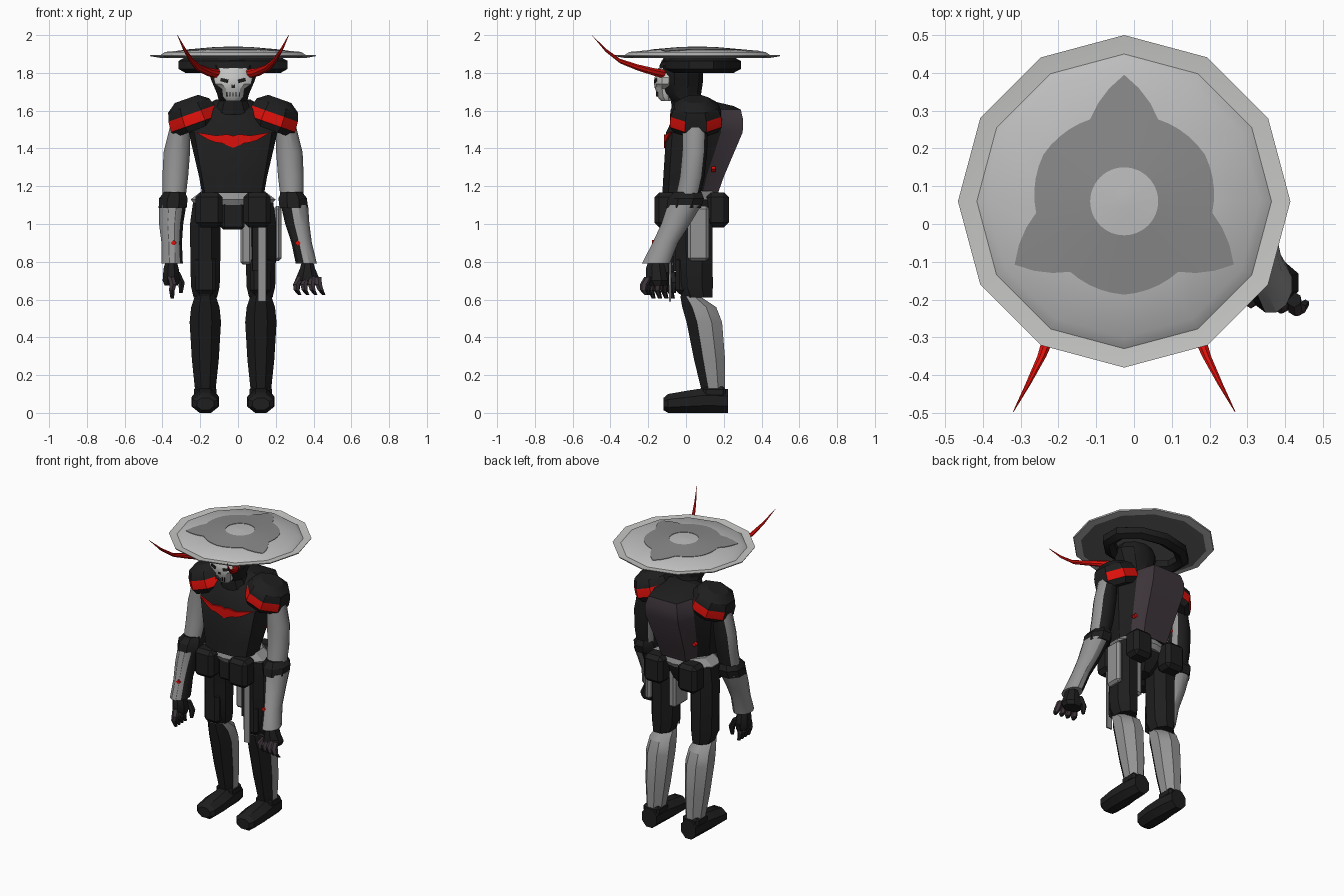
import bpy, bmesh, math
from mathutils import Matrix, Vector

if "Cube" in bpy.data.objects:
    bpy.data.objects.remove(bpy.data.objects["Cube"])

CX = -0.026                      # the figure's own centre line
COLOURS = {"black": (.013, .013, .013), "limb_grey": (.29, .29, .29), "plum": (.048, .036, .044),
           "red": (.71, .005, .003), "mark_grey": (.25, .25, .25), "underside_grey": (.14, .14, .14),
           "bone": (.57, .57, .56), "hat_grey": (.51, .51, .51)}
NAMES = list(COLOURS)
BLACK, LIMB, PLUM, RED, MARK, UNDER, BONE, HAT = range(8)
for n, c in COLOURS.items():
    bpy.data.materials.new(n).diffuse_color = (*c, 1)


def finish(name, bm, mat, matrix=None):
    """mat is a colour number, or a rule of face centre and normal."""
    bmesh.ops.recalc_face_normals(bm, faces=bm.faces)
    bm.normal_update()
    used = []
    for f in bm.faces:
        k = mat(f.calc_center_median(), f.normal) if callable(mat) else mat
        if k not in used:
            used.append(k)
        f.material_index = used.index(k)
    if matrix:
        bm.transform(matrix)
    bm.transform(Matrix.Translation((CX, 0, 0)))
    bmesh.ops.recalc_face_normals(bm, faces=bm.faces)
    me = bpy.data.meshes.new(name)
    bm.to_mesh(me)
    bm.free()
    for k in used:
        me.materials.append(bpy.data.materials[NAMES[k]])
    ob = bpy.data.objects.new(name, me)
    bpy.context.collection.objects.link(ob)
    return ob


def skin(name, rings, mat, matrix=None, closed=False):
    """Bridge rings of points; cap the ends unless the loop is closed."""
    bm = bmesh.new()
    vs = [[bm.verts.new(p) for p in r] for r in rings]
    n = len(vs[0])
    for a, b in zip(vs, vs[1:] + vs[:1] if closed else vs[1:]):
        for i in range(n):
            bm.faces.new((a[i], a[(i + 1) % n], b[(i + 1) % n], b[i]))
    if not closed:
        bm.faces.new(vs[0])
        bm.faces.new(vs[-1])
    return finish(name, bm, mat, matrix)


def loft(name, secs, mat, n=8, axis="z", matrix=None):
    """Sections (x, y, z, radius, radius) lying across the given axis."""
    rings, k = [], 1 / math.cos(math.pi / n)
    for x, y, z, a, b in secs:
        ring = []
        for i in range(n):
            t = (2 * i + 1) * math.pi / n
            u, v = a * k * math.cos(t), b * k * math.sin(t)
            ring.append((x + u, y + v, z) if axis == "z" else (x + u, y, z + v))
        rings.append(ring)
    return skin(name, rings, mat, matrix)


def box(name, loc, size, mat, bevel=0.0, rot=None):
    bm = bmesh.new()
    bmesh.ops.create_cube(bm, size=1, matrix=Matrix.Diagonal((*size, 1)))
    if bevel:
        bmesh.ops.bevel(bm, geom=bm.edges[:], offset=bevel, segments=1, affect="EDGES")
    m = Matrix.Translation(loc)
    return finish(name, bm, mat, m @ rot if rot else m)


def plate(name, pts, mat, thick):
    """Thin extruded outline."""
    return skin(name, [pts, [tuple(Vector(p) + Vector(thick)) for p in pts]], mat)


# Hat: shallow twelve-sided lathe, brighter upturned rim, grey underside
HY = .06
def circle(r, z, n=12):
    return [(r * math.sin(2 * math.pi * i / n), HY + r * math.cos(2 * math.pi * i / n), z) for i in range(n)]
def hat_rule(c, n):
    rim = math.hypot(c.x, c.y - HY) > .385
    return (HAT if rim else UNDER) if n.z < .1 else BONE if rim else HAT
hat = [(.02, 1.941), (.2, 1.926), (.36, 1.911), (.39, 1.891), (.425, 1.894), (.44, 1.896), (.436, 1.888),
       (.39, 1.88), (.1, 1.888)]
skin("hat", [circle(r, z) for r, z in hat], hat_rule)

# Painted three-pointed mark on the hat
def mark_radius(d):
    d = min(d % 120, 120 - d % 120)
    return .335 - .1 * d / 22.5 if d < 22.5 else .235 + .012 * (d - 22.5) / 37.5
mark = [[], [], [], []]
for i in range(48):
    t = math.radians(i * 7.5)
    R = mark_radius(i * 7.5)
    for ring, r, up in zip(mark, (.09, .09, R, R), (-.002, .003, .003, -.002)):
        ring.append((r * math.sin(t), HY + r * math.cos(t), 1.9425 - r * .0875 + up))
skin("hat_mark", mark, MARK, closed=True)

# Padded ring below the hat
skin("hat_ring", [[((.265 + .045 * math.cos(u)) * math.cos(t), .08 + (.172 + .045 * math.cos(u)) * math.sin(t),
                    1.842 + .042 * math.sin(u)) for u in [math.pi / 6 + j * math.pi / 3 for j in range(6)]]
                  for t in [(2 * i + 1) * math.pi / 10 for i in range(10)]], BLACK, closed=True)

# Head and skull mask
loft("head", [(0, .02, 1.58, .1, .09), (0, 0, 1.65, .075, .075), (0, -.025, 1.69, .085, .1),
              (0, -.025, 1.76, .115, .11), (0, -.025, 1.84, .14, .11), (0, -.02, 1.885, .11, .09)], BLACK, 10)
loft("skull_mask", [(0, -.1, 1.65, .035, .03), (0, -.108, 1.675, .055, .042), (0, -.11, 1.715, .06, .05),
                    (0, -.11, 1.74, .095, .056), (0, -.108, 1.775, .103, .056), (0, -.1, 1.825, .08, .045)], BONE, 10)
box("nose_hole", (0, -.163, 1.732), (.018, .008, .022), BLACK)
for i in range(5):
    box("tooth_gap", ((i - 2) * .016, -.153, 1.687), (.004, .009, .026), BLACK)
for s in (-1, 1):
    box("eye_socket", (s * .046, -.157, 1.76), (.04, .014, .018), BLACK,
        rot=Matrix.Rotation(s * .3, 4, "Z") @ Matrix.Rotation(-s * .25, 4, "Y"))
    loft("horn", [(s * .06, -.1, 1.79, .025, .024), (s * .13, -.17, 1.805, .024, .02),
                  (s * .185, -.26, 1.83, .019, .016), (s * .218, -.35, 1.863, .012, .012),
                  (s * .255, -.425, 1.92, .007, .009), (s * .294, -.498, 1.999, .001, .001)], RED, 8, "y")

# Torso: curved front panel, raised back panel, dark sides
def torso_ring(z, w, wf, wb, yf, yb, k):
    half = [(wf * .45, yf), (wf, yf + .032), (w, yf + .085), (w, yb - .2 * k), (wb, yb - .115 * k), (wb * .75, yb)]
    return [(x, y, z) for x, y in half] + [(-x, y, z) for x, y in reversed(half)]
def torso_rule(c, n):
    front = n.y < -.68
    back = c.y > min(.3, .17 + (c.z - 1.165) * .4) - .1 and n.z < .7
    return PLUM if (front or back) and c.z < 1.61 else BLACK
skin("torso", [torso_ring(*r) for r in (
    (1.165, .165, .15, .12, -.125, .17, .7), (1.25, .18, .165, .135, -.12, .2, .8),
    (1.485, .235, .205, .165, -.105, .3, 1), (1.55, .215, .15, .16, -.075, .303, 1),
    (1.605, .18, .11, .14, -.052, .29, 1), (1.625, .15, .1, .1, -.035, .25, .9), (1.66, .09, .07, .07, 0, .1, .1))],
     torso_rule)

# Winged chest badge: centre and wing on each half
def on_chest(pts, s):
    return [(s * x, -.103 + max(0, x - .09) * .29, z) for x, z in pts]
for s in (-1, 1):
    plate("chest_badge", on_chest(((0, 1.466), (.03, 1.475), (.09, 1.468), (.09, 1.432), (.06, 1.428), (0, 1.403)), s),
          RED, (0, -.014, 0))
    plate("badge_wing", on_chest(((.09, 1.468), (.2, 1.486), (.125, 1.443), (.09, 1.432)), s), RED, (0, -.014, 0))
    box("back_stud", (s * .143, .145, 1.29), (.022, .022, .022), RED, rot=Matrix.Rotation(.78, 4, "Y"))

# Belt and hips
loft("belt", [(0, .03, 1.1, .2, .125), (0, .03, 1.13, .225, .14), (0, .03, 1.175, .165, .13)], LIMB, 10)
loft("hips", [(0, .03, .97, .05, .06), (0, .03, 1.01, .09, .09), (0, .03, 1.12, .19, .118)], BLACK)
box("crotch_guard", (0, -.07, 1.045), (.12, .05, .15), BLACK, .014)

for s in (-1, 1):
    side = "left_" if s < 0 else "right_"
    d = 1 if s > 0 else 0          # the right forearm swings outward
    e = 1 - d                      # the left one hangs further back

    # Shoulder pad with a red band
    pad = Matrix.Translation((s * .19, .052, 1.5)) @ Matrix.Rotation(s * .34, 4, "Y")
    loft(side + "shoulder_pad", [(0, 0, 0, .115, .118), (0, 0, .033, .135, .138), (0, 0, .09, .13, .134),
                                 (0, 0, .135, .115, .115), (0, 0, .172, .065, .065)],
         lambda c, n: RED if .034 < c.z < .089 and n.x * s < .9 else BLACK, 8, matrix=pad)

    # Arm: pale front and outside, dark back
    loft(side + "upper_arm", [(s * .28, .05, 1.52, .053, .067), (s * .298, .046, 1.38, .07, .066),
                              (s * .306, .033, 1.25, .068, .065), (s * .314, .0, 1.1, .058, .064)],
         lambda c, n: BLACK if n.y > .6 or n.x * s < -.95 else LIMB, 12)
    loft(side + "elbow_cuff", [(s * .31, .01, 1.17, .055, .072), (s * .316, .0, 1.135, .076, .095),
                               (s * .32, -.012, 1.085, .074, .092)], BLACK)
    loft(side + "forearm", [(s * .32 + d * .005, -.008, 1.1, .072, .09),
                            (s * .328 + d * .012, -.055 + e * .01, 1.0, .064, .076),
                            (s * .325 + d * .038, -.11 + e * .025, .9, .054, .067),
                            (s * .322 + d * .066, -.16 + e * .04, .79, .056, .074)],
         lambda c, n: BLACK if n.x * s < -.6 or (d and n.x < -.3) else LIMB, 12)
    box(side + "wrist_stud", (s * .315 + d * .027, -.17 + e * .025, .9), (.022, .022, .022), RED,
        rot=Matrix.Rotation(.78, 4, "Y"))

    # Hand: palm, four curled fingers and a thumb
    hx, hy = s * .328 + d * .066, -.11 - d * .045
    loft(side + "palm", [(hx, hy - .005, .8, .03, .04), (hx, hy - .005, .765, .04, .052),
                         (hx, hy, .7, .045 + d * .022, .058), (hx, hy + .005, .675, .035 + d * .022, .045)], BLACK)
    for i in range(4):
        a = (i - 1.5) * .034
        x, y = (hx + a * .9 + .01, hy - .035 - a * .2) if d else (hx, hy + a)
        loft(side + "finger", [(x, y, .72, .017, .018), (x + d * a * .25 - .01 * s, y - .022, .68, .018, .019),
                               (x + d * a * .35 - s * .004, y - .025, .65, .015, .015),
                               (x + d * a * .35 + .006 * (1 + d), y - .01, .605 + d * .02, .009, .009)],
             lambda c, n: PLUM if .65 < c.z < .705 and n.z > -.5 else BLACK, 6)
    loft(side + "thumb", [(hx - s * .028, hy + .04, .745, .018, .02), (hx - s * .055, hy + .045, .69, .017, .018),
                          (hx - s * .052, hy + .045, .635, .009, .01)], BLACK, 6)

    # Legs: dark thigh, shin with dark front and pale calf
    loft(side + "thigh", [(s * .13, .035, 1.13, .08, .1), (s * .147, .04, 1.0, .081, .1),
                          (s * .147, .043, .8, .079, .098), (s * .147, .045, .67, .076, .097),
                          (s * .147, .06, .61, .062, .08)], BLACK, 8)
    box(side + "knee_guard", (s * .145, -.02, .73), (.11, .07, .2), BLACK, .02)
    loft(side + "shin", [(s * .147, .02, .62, .055, .05), (s * .147, .07, .56, .075, .09),
                         (s * .147, .097, .48, .083, .094), (s * .147, .125, .28, .071, .082),
                         (s * .147, .15, .08, .05, .058)],
         lambda c, n: BLACK if n.y < -.55 else LIMB, 8)
    loft(side + "boot", [(s * .147, -.118, .047, .045, .033), (s * .147, -.095, .05, .067, .05),
                         (s * .147, .01, .059, .073, .059), (s * .147, .1, .066, .066, .066),
                         (s * .147, .222, .063, .055, .063)], BLACK, 8, "y")
    box(side + "ankle", (s * .147, .15, .11), (.12, .12, .06), BLACK, .015)

    # Belt pouches front and back
    for y in (-.107, .167):
        box(side + "pouch", (s * .127, y, 1.075), (.142, .12, .185), BLACK, .025)

# Leg plates and hanging sash on the right thigh
box("outer_holster", (.235, .065, .95), (.045, .115, .29), LIMB, .016)
box("inner_plate", (.07, .025, .94), (.062, .15, .31), LIMB, .014)
box("thigh_strap", (.118, -.06, .9), (.03, .02, .3), BLACK)
box("sash", (.154, -.085, .795), (.042, .009, .41), LIMB)

# Smooth gentle bends, keep hard edges
for ob in bpy.data.objects:
    ob.select_set(True)
    bpy.context.view_layer.objects.active = ob
bpy.ops.object.shade_smooth_by_angle(angle=math.radians(32))

for m in bpy.data.materials:
    if m.users and not m.is_grease_pencil:
        m.use_nodes = True
        m.node_tree.nodes["Principled BSDF"].inputs["Base Color"].default_value = m.diffuse_color
